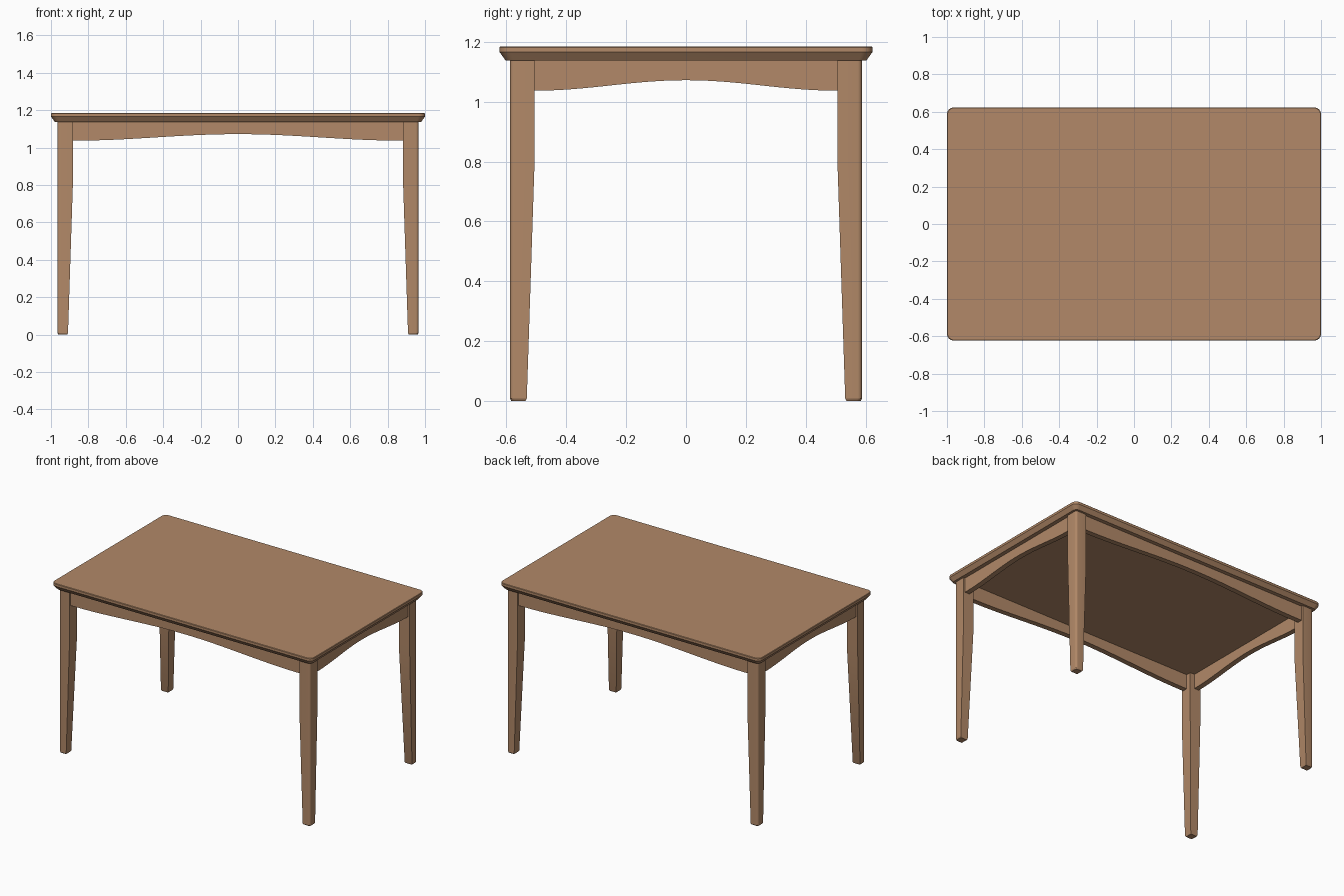
import bpy, bmesh, math

cube = bpy.data.objects.get("Cube")
if cube:
    bpy.data.objects.remove(cube, do_unlink=True)

wood = bpy.data.materials.new("warm brown wood")
wood.use_nodes = True
colour = (0.445, 0.25, 0.138, 1)
wood.diffuse_color = colour
wood.node_tree.nodes["Principled BSDF"].inputs["Base Color"].default_value = colour

HALF_X, HALF_Y = 1.0, 0.623            # table top
LEG_X, LEG_Y = 0.965, 0.588            # outer leg faces
LEG_W, FOOT_W = 0.082, 0.056
UNDER, HEIGHT = 1.138, 1.185


def loft(name, rings):
    """Skin a stack of equal-length point rings and cap both ends."""
    bm = bmesh.new()
    loops = [[bm.verts.new(p) for p in ring] for ring in rings]
    n = len(loops[0])
    for a, b in zip(loops, loops[1:]):
        for i in range(n):
            j = (i + 1) % n
            bm.faces.new((a[i], a[j], b[j], b[i]))
    bm.faces.new(loops[0])
    bm.faces.new(loops[-1])
    bmesh.ops.recalc_face_normals(bm, faces=bm.faces)
    mesh = bpy.data.meshes.new(name)
    bm.to_mesh(mesh)
    bm.free()
    mesh.materials.append(wood)
    obj = bpy.data.objects.new(name, mesh)
    bpy.context.collection.objects.link(obj)
    bpy.ops.object.select_all(action="DESELECT")
    obj.select_set(True)
    bpy.context.view_layer.objects.active = obj
    bpy.ops.object.shade_smooth_by_angle(angle=math.radians(25))
    return obj


def arc(cx, cy, r, start, steps):
    """Quarter circle of points, counter-clockwise from start degrees."""
    angles = [math.radians(start + 90 * i / steps) for i in range(steps + 1)]
    return [(cx + r * math.cos(a), cy + r * math.sin(a)) for a in angles]


def slab_ring(inset, z):
    r = 0.036 - inset * 0.5
    x, y = HALF_X - inset - r, HALF_Y - inset - r
    corners = ((x, y), (-x, y), (-x, -y), (x, -y))
    return [(px, py, z) for k, (cx, cy) in enumerate(corners)
            for px, py in arc(cx, cy, r, 90 * k, 6)]


# Table top with an undercut edge
loft("table_top", [slab_ring(0.02, UNDER), slab_ring(0.0, 1.166),
                   slab_ring(0.0, 1.182), slab_ring(0.003, HEIGHT)])


def leg_ring(sx, sy, width, z, inset=0.0):
    x1, y1 = LEG_X - inset, LEG_Y - inset
    x0, y0 = LEG_X - width + inset, LEG_Y - width + inset
    r = 0.014
    pts = [(x0, y0), (x1, y0)] + arc(x1 - r, y1 - r, r, 0, 4) + [(x0, y1)]
    return [(sx * x, sy * y, z) for x, y in pts]


# Legs: straight block above, tapering on the inner faces to a chamfered foot
for sx, side in ((1, "left"), (-1, "right")):
    for sy, end in ((-1, "front"), (1, "back")):
        loft(f"{end}_{side}_leg", [
            leg_ring(sx, sy, FOOT_W, 0.0, 0.004),
            leg_ring(sx, sy, FOOT_W, 0.008),
            leg_ring(sx, sy, LEG_W, 0.8),
            leg_ring(sx, sy, LEG_W, UNDER)])


def apron(name, half, outer, sign, along_x):
    """Board between two legs with a gently arched lower edge."""
    steps = 32
    a, b = sign * (outer - 0.012), sign * (outer - 0.048)
    rings = []
    for i in range(steps + 1):
        t = 2 * i / steps - 1
        low = 1.037 + 0.0175 * (1 + math.cos(math.pi * t))
        section = ((a, low), (b, low), (b, UNDER), (a, UNDER))
        rings.append([(t * half, d, z) if along_x else (d, t * half, z)
                      for d, z in section])
    loft(name, rings)


# Aprons on all four sides
for sign, long_side, short_side in ((-1, "front", "right"), (1, "back", "left")):
    apron(f"{long_side}_apron", LEG_X - LEG_W, LEG_Y, sign, True)
    apron(f"{short_side}_apron", LEG_Y - LEG_W, LEG_X, sign, False)
